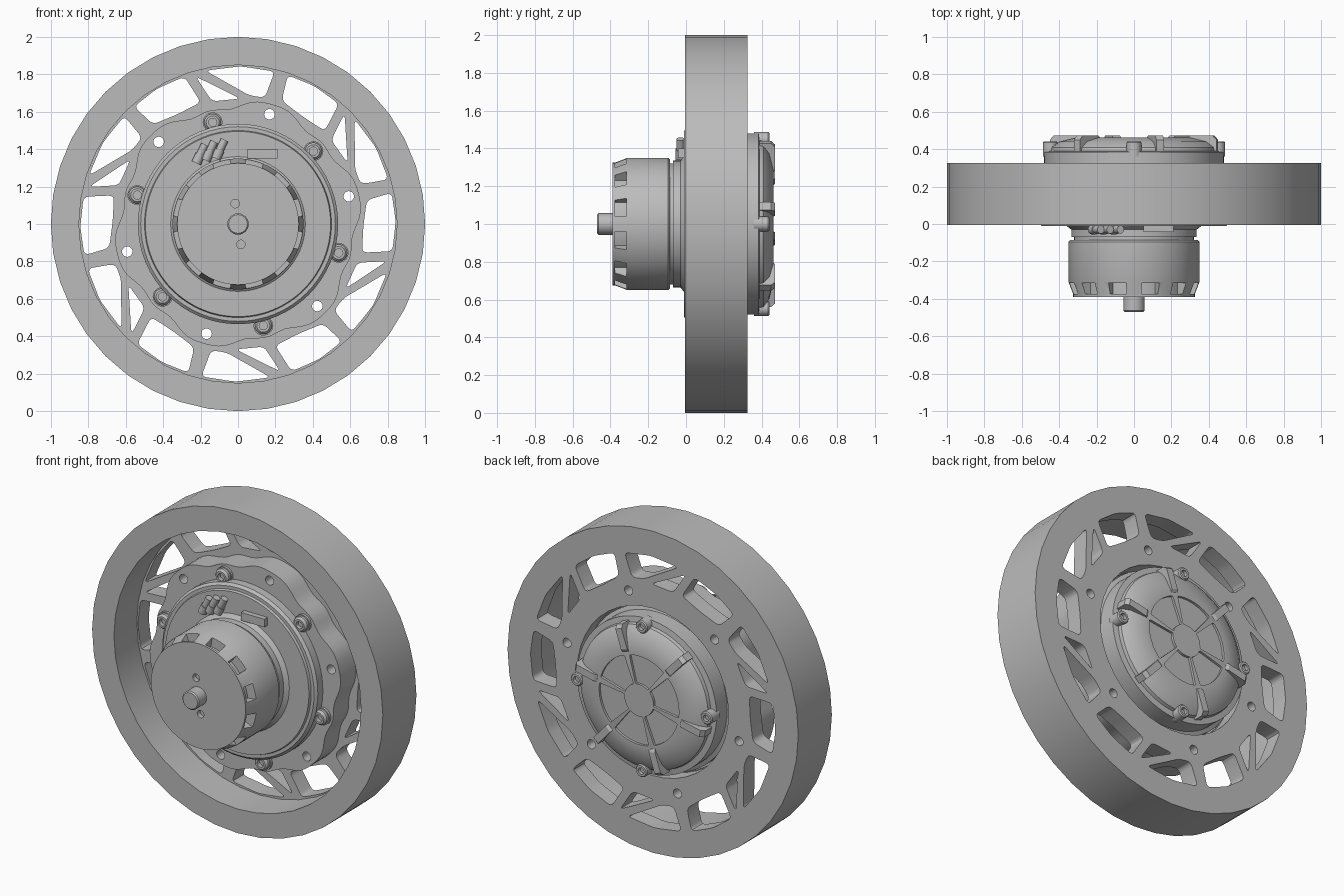
import bpy, bmesh
from math import sin, cos, radians, tau
from mathutils import Vector, Matrix

if "Cube" in bpy.data.objects:
    bpy.data.objects.remove(bpy.data.objects["Cube"])

metal = bpy.data.materials.new("satin_grey")
GREY = (0.5, 0.5, 0.5, 1)
metal.diffuse_color = GREY
metal.use_nodes = True
metal.node_tree.nodes["Principled BSDF"].inputs["Base Color"].default_value = GREY

AXLE = Vector((0, 0, 1))


def polar(r, deg):
    return (r * cos(radians(deg)), r * sin(radians(deg)))


def facing(u, v, w):
    """Outline in the wheel plane, depth along the axle."""
    return AXLE + Vector((u, w, v))


def radial(deg):
    """Outline in the (radius, depth) plane, thickness along the tangent."""
    c, s = polar(1, deg)
    return lambda u, v, w: AXLE + Vector((u * c - w * s, v, u * s + w * c))


def prism(bm, pts, lo, hi, frame=facing):
    a = [bm.verts.new(frame(u, v, lo)) for u, v in pts]
    b = [bm.verts.new(frame(u, v, hi)) for u, v in pts]
    bm.faces.new(a)
    bm.faces.new(b[::-1])
    for i in range(len(a)):
        j = (i + 1) % len(a)
        bm.faces.new((a[j], a[i], b[i], b[j]))


def lathe(bm, profile, n=64, centre=(0, 0), closed=False):
    rings = []
    for r, y in profile:
        count = n if r > 0 else 1
        rings.append([bm.verts.new(facing(centre[0] + r * cos(tau * i / n),
                                          centre[1] + r * sin(tau * i / n), y))
                      for i in range(count)])
    pairs = list(zip(rings, rings[1:])) + ([(rings[-1], rings[0])] if closed else [])
    for a, b in pairs:
        for i in range(n):
            j = (i + 1) % n
            quad = [a[i % len(a)], a[j % len(a)], b[j % len(b)], b[i % len(b)]]
            bm.faces.new(list(dict.fromkeys(quad)))


def finish(name, bm):
    bmesh.ops.recalc_face_normals(bm, faces=bm.faces)
    mesh = bpy.data.meshes.new(name)
    bm.to_mesh(mesh)
    bm.free()
    mesh.materials.append(metal)
    ob = bpy.data.objects.new(name, mesh)
    bpy.context.collection.objects.link(ob)
    return ob


def activate(ob):
    bpy.ops.object.select_all(action="DESELECT")
    ob.select_set(True)
    bpy.context.view_layer.objects.active = ob


def smooth(ob):
    activate(ob)
    bpy.ops.object.shade_smooth_by_angle()


def cut(ob, bm):
    cutter = finish("cutter", bm)
    cutter.hide_render = True
    activate(ob)
    mod = ob.modifiers.new("cut", "BOOLEAN")
    mod.operation, mod.solver, mod.object = "DIFFERENCE", "EXACT", cutter
    bpy.ops.object.modifier_apply(modifier=mod.name)
    bpy.data.objects.remove(cutter)


def turned(name, profile, n=64, **kw):
    bm = bmesh.new()
    lathe(bm, profile, n, **kw)
    return finish(name, bm)


def circle(r, centre=(0, 0), n=20):
    return [(centre[0] + r * cos(tau * i / n), centre[1] + r * sin(tau * i / n)) for i in range(n)]


def sector(r0, r1, a0, a1, n=10):
    steps = [a0 + (a1 - a0) * i / n for i in range(n + 1)]
    return [polar(r1, a) for a in steps] + [polar(r0, a) for a in reversed(steps)]


def rounded(pts, rad=0.03):
    out, n = [], len(pts)
    pts = [Vector(p) for p in pts]
    for i, p in enumerate(pts):
        a, b = pts[i - 1] - p, pts[(i + 1) % n] - p
        a *= min(rad / a.length, 0.4)
        b *= min(rad / b.length, 0.4)
        out += [p + a * (1 - t) ** 2 + b * t ** 2 for t in (0, 0.25, 0.5, 0.75, 1)]
    return out


def kidney(r, mid, half, w):
    steps = [mid - half + half * i / 5 for i in range(11)]
    pts = [polar(r + w, a) for a in steps]
    for end, flip in ((mid + half, 0), (mid - half, 180)):
        c = polar(r, end)
        tip = [polar(w, end + flip + k) for k in (30, 60, 90, 120, 150)]
        pts += [(c[0] + x, c[1] + z) for x, z in tip]
        if not flip:
            pts += [polar(r - w, a) for a in reversed(steps)]
    return pts


HOLE, BOLT = 74, 44
SIXTHS = range(0, 360, 60)

# Rim and rear web as one turned section, then truss windows and bolt holes
wheel = turned("wheel", [(1, -.005), (1, .325), (.52, .325), (.52, .22), (.85, .22), (.85, -.005)],
               40, closed=True)
windows = [
    [(.838, 2.5), (.843, 15), (.838, 28), (.69, 11), (.69, 4)],
    [(.67, 15), (.67, 28), (.82, 32)],
    [(.838, 36), (.843, 47), (.838, 57.5), (.70, 56.5), (.67, 45), (.68, 33)],
]
bm = bmesh.new()
for turn in SIXTHS:
    for shape in windows:
        prism(bm, rounded([polar(r, HOLE + turn + d) for r, d in shape]), .1, .5)
    prism(bm, circle(.028, polar(.61, HOLE + turn)), .1, .5)
cut(wheel, bm)
smooth(wheel)


# Scalloped hub carrier in front of the web
def lobe(deg):
    k = (1 + cos(radians(6 * (deg - HOLE)))) / 2
    bolt_side = (1 - k) ** 4
    return .595 + .07 * k * k * (3 - 2 * k) + .03 * bolt_side


bm = bmesh.new()
prism(bm, [polar(lobe(a), a) for a in range(0, 360, 3)], .07, .23)
hub = finish("hub_carrier", bm)
bm = bmesh.new()
prism(bm, circle(.515, n=64), 0, .5)
for turn in SIXTHS:
    prism(bm, circle(.028, polar(.61, HOLE + turn)), 0, .5)
cut(hub, bm)
smooth(hub)

# Motor housing with a stepped front flange
smooth(turned("motor_housing", [
    (0, -.07), (.335, -.07), (.335, -.03), (.36, -.01), (.495, -.01), (.50, .005), (.52, .005),
    (.535, .02), (.535, .07), (.505, .07), (.505, .27), (.48, .28), (.48, .33), (0, .33)]))

# Raised mounting land with kidney pockets
bm = bmesh.new()
prism(bm, sector(.365, .505, 125, 415, 60), -.055, 0)
land = finish("mounting_land", bm)
bm = bmesh.new()
for mid, half in ((180, 15), (225, 13), (270, 11), (315, 13), (360, 15)):
    prism(bm, kidney(.435, mid, half, .045), -.1, -.025)
for mid in (157, 203, 247, 293, 337, 383):
    prism(bm, circle(.026, polar(.455, mid)), -.1, -.025)
for mid in (143, 397):
    prism(bm, circle(.045, polar(.435, mid)), -.1, -.025)
cut(land, bm)
smooth(land)

# Rotor bell: tapered nose with vents behind its front plate
bell = turned("rotor_bell", [(0, -.085), (.34, -.085), (.35, -.095), (.35, -.31),
                             (.325, -.375), (.325, -.39), (0, -.39)])
bm = bmesh.new()
for i in range(12):
    prism(bm, sector(.29, .40, i * 30 + 7, i * 30 + 23, 4), -.375, -.315)
for mid in (98, 278):
    prism(bm, circle(.023, polar(.11, mid)), -.5, -.36)
cut(bell, bm)
smooth(bell)
smooth(turned("rotor_neck", [(0, -.09), (.32, -.09), (.32, -.06), (0, -.06)]))
smooth(turned("shaft", [(0, -.47), (.05, -.47), (.057, -.463), (.057, -.38), (0, -.38)], 32))

# Button head bolts on the hub carrier
for i, turn in enumerate(SIXTHS):
    smooth(turned(f"hub_bolt_{i + 1}", [
        (0, .05), (.022, .05), (.022, .025), (.035, .025), (.046, .038), (.046, .055),
        (.053, .055), (.053, .075), (0, .075)], 18, centre=polar(.56, BOLT + turn)))

# Rear cover: domed cap with pie pockets, ribs and screws
cover = turned("rear_cover", [(0, .325), (.48, .325), (.48, .385), (.445, .39), (.44, .41),
                              (.40, .44), (.31, .462), (0, .462)])
bm = bmesh.new()
for turn in SIXTHS:
    prism(bm, rounded(sector(.10, .275, turn + 16, turn + 68, 6), .012), .447, .6)
cut(cover, bm)
smooth(cover)
bm = bmesh.new()
for turn in SIXTHS:
    side = [(.29, .37), (.455, .37), (.455, .45), (.435, .472), (.31, .472), (.29, .46)]
    prism(bm, side, -.022, .022, radial(turn + 12))
finish("rear_ribs", bm)
for i in range(4):
    smooth(turned(f"cover_screw_{i + 1}", [
        (.0, .36), (.04, .36), (.04, .435), (.034, .442), (.02, .442), (.02, .42), (0, .42)],
        18, centre=polar(.447, i * 90)))

# Three phase leads and a signal socket above the bell
bm = bmesh.new()
for x, z in ((-.20, 1.375), (-.15, 1.39), (-.095, 1.40)):
    place = Matrix.Translation((x, -.03, z)) @ Matrix.Rotation(radians(25), 4, "Y")
    for r, length in ((.021, .11), (.026, .05)):
        bmesh.ops.create_cone(bm, cap_ends=True, segments=16, radius1=r, radius2=r, depth=length,
                              matrix=place @ Matrix.Translation((0, 0, length / 2 - .055)))
smooth(finish("phase_leads", bm))
bm = bmesh.new()
bmesh.ops.create_cube(bm, size=1, matrix=Matrix.Translation((.13, -.022, 1.375))
                      @ Matrix.Diagonal((.16, .04, .05, 1)))
finish("signal_socket", bm)
